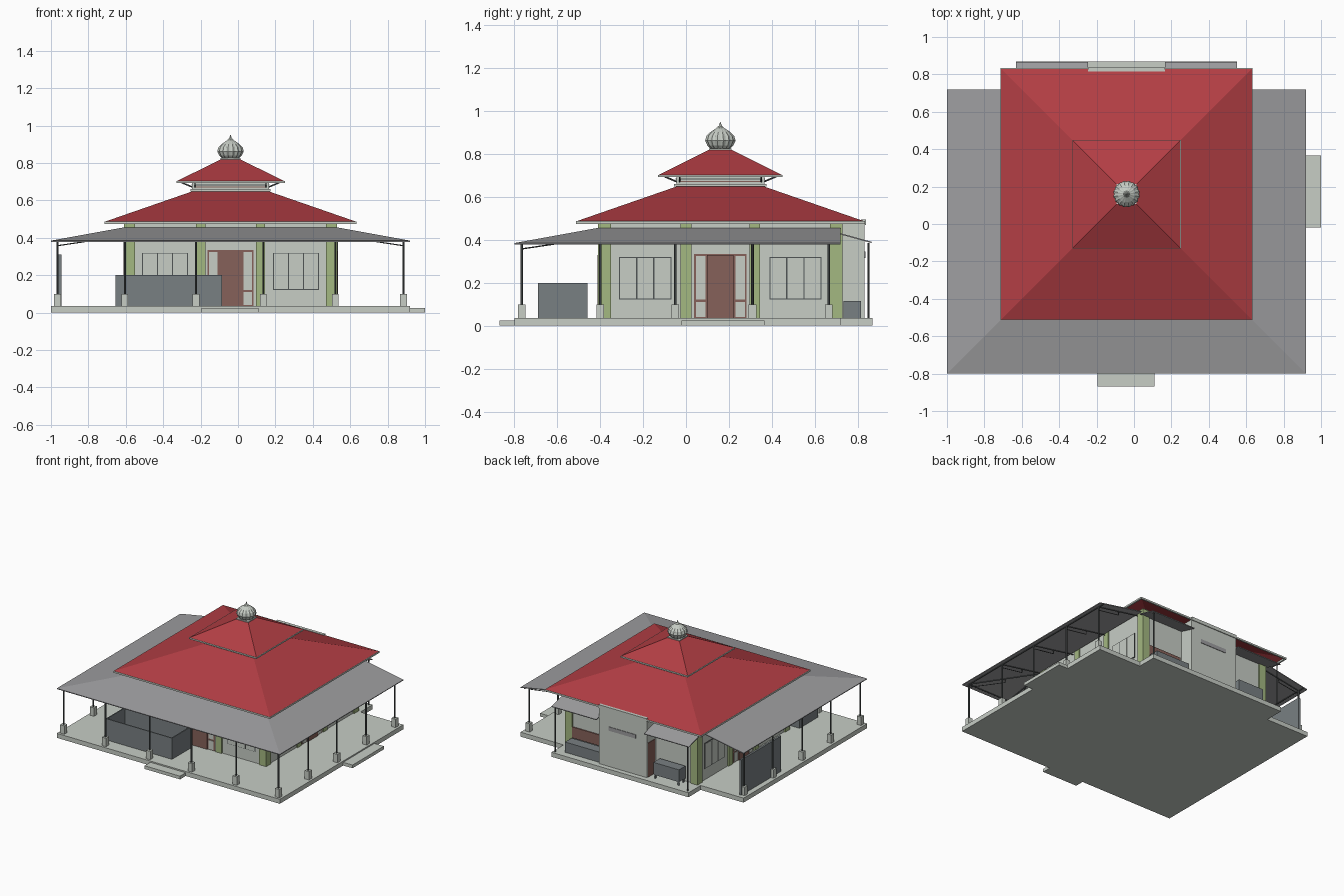
import bpy, bmesh, math
from mathutils import Vector, Matrix

cube = bpy.data.objects.get("Cube")
if cube:
    bpy.data.objects.remove(cube, do_unlink=True)

CX, CY = -0.04, 0.16          # centre of the building
CENTRE = Matrix.Translation((CX, CY, 0))


def material(name, r, g, b):
    m = bpy.data.materials.new(name)
    m.use_nodes = True
    m.diffuse_color = (r, g, b, 1)
    m.node_tree.nodes["Principled BSDF"].inputs["Base Color"].default_value = (r, g, b, 1)
    return m


PALE = material("pale plaster", 0.57, 0.61, 0.56)
RED = material("red roof", 0.45, 0.048, 0.058)
GREY = material("grey sheet", 0.34, 0.34, 0.35)
GREEN = material("green pilaster", 0.37, 0.48, 0.22)
BROWN = material("brown wood", 0.24, 0.12, 0.10)
SLATE = material("slate panel", 0.19, 0.215, 0.225)
STEEL = material("dark steel", 0.08, 0.09, 0.09)


def finish(name, bm, mat, matrix=CENTRE):
    mesh = bpy.data.meshes.new(name)
    bmesh.ops.recalc_face_normals(bm, faces=bm.faces)
    bm.transform(matrix)
    bm.to_mesh(mesh)
    bm.free()
    mesh.materials.append(mat)
    ob = bpy.data.objects.new(name, mesh)
    bpy.context.collection.objects.link(ob)
    return ob


def box(name, mat, xs, ys, zs, side=0):
    """Box relative to the building centre; side turns it by quarter turns."""
    bm = bmesh.new()
    bmesh.ops.create_cube(bm, size=1)
    lo, hi = Vector((xs[0], ys[0], zs[0])), Vector((xs[1], ys[1], zs[1]))
    bm.transform(Matrix.Translation((lo + hi) / 2) @ Matrix.Diagonal((*(hi - lo), 1)))
    return finish(name, bm, mat, CENTRE @ Matrix.Rotation(side * math.pi / 2, 4, 'Z'))


def bar(name, a, b, r=0.005):
    a, b = Vector(a), Vector(b)
    bm = bmesh.new()
    bmesh.ops.create_cone(bm, segments=6, radius1=r, radius2=r, depth=(b - a).length, cap_ends=True)
    bm.transform(Matrix.Translation((a + b) / 2) @ (b - a).to_track_quat('Z', 'Y').to_matrix().to_4x4())
    return finish(name, bm, STEEL)


def rings(name, mat, levels, cap=True):
    """Square roof from (half width, height) levels."""
    bm = bmesh.new()
    loops = [[bm.verts.new((sx * h, sy * h, z)) for sx, sy in ((-1, -1), (1, -1), (1, 1), (-1, 1))]
             for h, z in levels]
    for low, high in zip(loops, loops[1:]):
        for i in range(4):
            j = (i + 1) % 4
            bm.faces.new((low[i], low[j], high[j], high[i]))
    if cap:
        bm.faces.new(loops[-1])
    return finish(name, bm, mat)


# Floor slab with rear extension and two entrance steps
box("floor_slab", PALE, (-0.96, 0.96), (-0.96, 0.56), (0, 0.035))
box("rear_slab", PALE, (-0.59, 0.59), (0.55, 0.71), (0, 0.035))
box("front_step", PALE, (-0.155, 0.15), (-1.03, -0.95), (0, 0.025))
box("side_step", PALE, (0.95, 1.04), (-0.18, 0.205), (0, 0.025))

# Hall walls and corner pilasters
box("hall_walls", PALE, (-0.56, 0.56), (-0.56, 0.56), (0.03, 0.485))
for k in range(4):
    box("corner_pilaster", GREEN, (0.51, 0.57), (-0.57, -0.51), (0.03, 0.475), k)


def window(u, side):
    box("window_frame", STEEL, (u - 0.122, u + 0.122), (-0.564, -0.55), (0.122, 0.32), side)
    for i in (-1, 0, 1):
        c = u + i * 0.08
        box("window_pane", PALE, (c - 0.037, c + 0.037), (-0.567, -0.55), (0.126, 0.316), side)


def doorway(side):
    box("door_frame", BROWN, (-0.123, 0.123), (-0.564, -0.55), (0.03, 0.335), side)
    box("door_leaf", BROWN, (-0.062, 0.062), (-0.572, -0.55), (0.03, 0.33), side)
    for s in (-1, 1):
        for zs in ((0.04, 0.11), (0.122, 0.325)):
            box("door_sidelight", PALE, sorted((s * 0.07, s * 0.114)), (-0.568, -0.55), zs, side)


# Front, left and right faces share one layout
for side in (0, 1, 3):
    doorway(side)
    for s in (-1, 1):
        window(s * 0.35, side)
        box("door_pilaster", GREEN, sorted((s * 0.135, s * 0.185)), (-0.57, -0.55), (0.03, 0.475), side)

# Rear niche block with vent and side door
box("niche_block", PALE, (-0.205, 0.205), (0.55, 0.672), (0.03, 0.475))
box("niche_ledge", PALE, (-0.205, 0.205), (0.655, 0.678), (0.47, 0.496))
box("niche_vent", GREY, (-0.11, 0.12), (0.668, 0.676), (0.315, 0.345))
box("niche_door", BROWN, (-0.209, -0.2), (0.575, 0.66), (0.035, 0.3))

# Rear awnings with thin posts
for s in (-1, 1):
    bm = bmesh.new()
    bm.faces.new([bm.verts.new(p) for p in ((s * 0.205, 0.56, 0.425), (s * 0.59, 0.56, 0.425),
                                            (s * 0.59, 0.705, 0.385), (s * 0.205, 0.705, 0.385))])
    awning = finish("rear_awning", bm, GREY)
    awning.modifiers.new("thickness", 'SOLIDIFY').thickness = 0.006
    bar("awning_post", (s * 0.57, 0.69, 0.03), (s * 0.57, 0.69, 0.385), 0.004)

# Verandah canopy on three sides
IN, OUT, BACK = 0.575, 0.96, 0.56
path = ((-1, 1), (-1, -1), (1, -1), (1, 1))
bm = bmesh.new()
edge = []
for sx, sy in path:
    row = []
    for h, z in ((OUT, 0.385), (IN, 0.455)):
        row.append(bm.verts.new((sx * h, BACK if sy > 0 else -h, z)))
    edge.append(row)
for a, b in zip(edge, edge[1:]):
    bm.faces.new((a[0], b[0], b[1], a[1]))
canopy = finish("verandah_canopy", bm, GREY)
canopy.modifiers.new("thickness", 'SOLIDIFY').thickness = 0.006

# Verandah posts on pedestals, with rafters back to the walls
P = 0.925
front_posts = [(x, -P, x, -0.56) for x in (-0.565, -0.185, 0.175, 0.56)]
side_posts = [(s * P, y, s * 0.56, y) for s in (-1, 1) for y in (-0.56, -0.21, 0.15, 0.505)]
corner_posts = [(s * P, -P, s * 0.56, -0.56) for s in (-1, 1)]
for x, y, wx, wy in front_posts + side_posts + corner_posts:
    box("post_pedestal", PALE, (x - 0.018, x + 0.018), (y - 0.018, y + 0.018), (0.03, 0.1))
    bar("verandah_post", (x, y, 0.1), (x, y, 0.385), 0.006)
    bar("rafter", (x, y, 0.383), (wx, wy, 0.445), 0.004)
    mx, my = (x + wx) / 2, (y + wy) / 2
    bar("rafter_tie", (x, y, 0.358), (mx, my, 0.385), 0.003)
    bar("rafter_strut", (mx, my, 0.385), (mx, my, 0.414), 0.003)
for s in (-1, 1):
    bar("side_beam", (s * P, -P, 0.382), (s * P, BACK, 0.382), 0.004)
bar("front_beam", (-P, -P, 0.382), (P, -P, 0.382), 0.004)


def eave_trim(name, h, z0, z1, w=0.012):
    for k in range(4):
        box(name, PALE, (-h, h), (-h, -h + w), (z0, z1), k)


# Lower roof, louvred lantern and upper roof
rings("lower_roof", RED, [(0.67, 0.487), (0.2, 0.65)])
eave_trim("lower_eave", 0.673, 0.474, 0.487)
box("lantern", PALE, (-0.205, 0.205), (-0.205, 0.205), (0.64, 0.7))
box("lantern_sill", PALE, (-0.215, 0.215), (-0.215, 0.215), (0.648, 0.66))
for k in range(4):
    box("lantern_louvre", BROWN, (-0.19, 0.19), (-0.209, -0.2), (0.67, 0.674), k)
    box("lantern_slot", STEEL, (-0.19, 0.19), (-0.209, -0.2), (0.681, 0.686), k)
    for s in (-1, 1):
        bar("lantern_bracket", (*(Matrix.Rotation(k * math.pi / 2, 2) @ Vector((s * 0.19, -0.2))), 0.67),
            (*(Matrix.Rotation(k * math.pi / 2, 2) @ Vector((s * 0.19, -0.26))), 0.695), 0.004)
rings("upper_roof", RED, [(0.287, 0.703), (0.052, 0.82)])
eave_trim("upper_eave", 0.29, 0.692, 0.703)

# Ribbed onion dome
box("dome_base", PALE, (-0.053, 0.053), (-0.053, 0.053), (0.812, 0.826))
profile = [(0.045, 0.825), (0.06, 0.84), (0.07, 0.862), (0.064, 0.885),
           (0.045, 0.903), (0.02, 0.92), (0.007, 0.932), (0.001, 0.95)]
bm = bmesh.new()
SEG = 32
rows = []
for r, z in profile:
    rows.append([])
    for i in range(SEG):
        a, rr = i * math.tau / SEG, r * (1.03 if i % 2 else 0.96)
        rows[-1].append(bm.verts.new((rr * math.cos(a), rr * math.sin(a), z)))
for low, high in zip(rows, rows[1:]):
    for i in range(SEG):
        bm.faces.new((low[i], low[i - 1], high[i - 1], high[i]))
bm.faces.new(rows[0])
finish("onion_dome", bm, PALE)

# Open counter on the front verandah
for ys in ((-0.85, -0.842), (-0.628, -0.62)):
    box("counter_long_wall", SLATE, (-0.615, -0.045), ys, (0.035, 0.2))
for xs in ((-0.615, -0.607), (-0.053, -0.045)):
    box("counter_end_wall", SLATE, xs, (-0.85, -0.62), (0.035, 0.2))

# Screen board at the edge of the right verandah
box("side_screen", SLATE, (-0.92, -0.905), (0.04, 0.53), (0.035, 0.31))

# Rear bench chest with wooden back, and cabinet on legs
box("bench_chest", SLATE, (0.22, 0.51), (0.575, 0.655), (0.035, 0.115))
back = box("bench_back", BROWN, (0.22, 0.51), (0.562, 0.57), (0.115, 0.2))
box("cabinet_body", SLATE, (-0.47, -0.25), (0.575, 0.655), (0.065, 0.16))
for x in (-0.465, -0.265):
    for y in (0.58, 0.64):
        box("cabinet_leg", SLATE, (x, x + 0.01), (y, y + 0.01), (0.03, 0.07))
